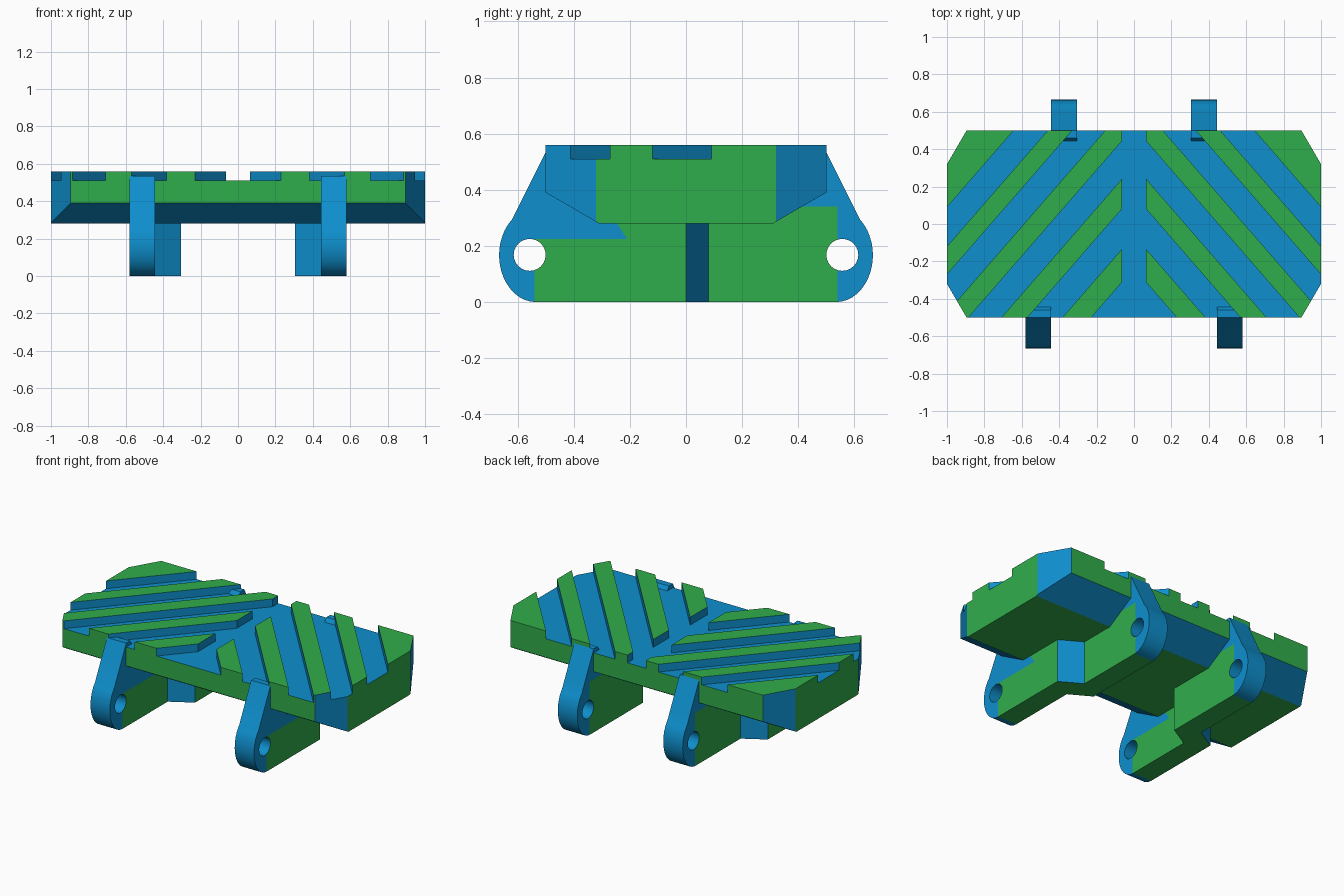
import bpy, bmesh, math
from mathutils import Vector

if "Cube" in bpy.data.objects:
    bpy.data.objects.remove(bpy.data.objects["Cube"])


def material(name, rgb):
    m = bpy.data.materials.new(name)
    lin = [(c / 255 / 12.92 if c < 11 else ((c / 255 + 0.055) / 1.055) ** 2.4) for c in rgb]
    m.diffuse_color = (*lin, 1)
    m.use_nodes = True
    m.node_tree.nodes["Principled BSDF"].inputs["Base Color"].default_value = m.diffuse_color
    return m


GREEN, BLUE = 0, 1
MATS = [material("green", (48, 174, 76)), material("blue", (14, 143, 205))]


def prism(points, z0, z1):
    """Closed prism from a plan outline."""
    bm = bmesh.new()
    f = bm.faces.new([bm.verts.new((x, y, z0)) for x, y in points])
    top = bmesh.ops.extrude_face_region(bm, geom=[f])["geom"]
    bmesh.ops.translate(bm, vec=(0, 0, z1 - z0),
                        verts=[v for v in top if isinstance(v, bmesh.types.BMVert)])
    bmesh.ops.recalc_face_normals(bm, faces=bm.faces)
    return bm


def cut(bm, co, no, clear=True):
    """Slice by a plane, optionally removing and capping the side along no."""
    geom = bm.verts[:] + bm.edges[:] + bm.faces[:]
    res = bmesh.ops.bisect_plane(bm, geom=geom, dist=1e-5, plane_co=co, plane_no=no,
                                 clear_outer=clear)
    if clear:
        edges = [e for e in res["geom_cut"] if isinstance(e, bmesh.types.BMEdge)]
        if edges:
            bmesh.ops.contextual_create(bm, geom=edges)
        bmesh.ops.recalc_face_normals(bm, faces=bm.faces)


def finish(bm, name, rule, mirror=False):
    """Colour faces by rule(center, normal) and make the object."""
    bm.normal_update()
    for f in bm.faces:
        f.material_index = rule(f.calc_center_median(), f.normal)
    me = bpy.data.meshes.new(name)
    bm.to_mesh(me)
    bm.free()
    for m in MATS:
        me.materials.append(m)
    ob = bpy.data.objects.new(name, me)
    bpy.context.collection.objects.link(ob)
    bpy.ops.object.select_all(action='DESELECT')
    ob.select_set(True)
    bpy.context.view_layer.objects.active = ob
    bpy.ops.object.shade_smooth_by_angle(angle=math.radians(25))
    if mirror:
        mod = ob.modifiers.new("mirror", 'MIRROR')
        mod.use_mirror_merge = False
    return ob


# Pad: clipped rectangle with chamfered lower front and back edges
OUTLINE = [(-1, -.32), (-.895, -.5), (.895, -.5), (1, -.32),
           (1, .32), (.895, .5), (-.895, .5), (-1, .32)]
pad = prism(OUTLINE, .28, .51)
for s in (-1, 1):
    cut(pad, (0, s * .5, .39), (0, s * .11, -.19))


def pad_rule(c, n):
    if n.z > .9:
        return BLUE
    return GREEN if max(abs(n.x), abs(n.y), abs(n.z)) > .95 else BLUE


finish(pad, "pad", pad_rule)


# Diagonal tread ridges, each a band of y + SLOPE * x
SLOPE = 1.15
BANDS = [(-.237, -.06), (.155, .315), (.518, .677), (.88, 1.03), (1.24, 3)]


def ridge_rule(c, n):
    edge = abs(c.x) > .99 or abs(n.y) > .95
    return GREEN if n.z > .9 or edge else BLUE


for i, (lo, hi) in enumerate(BANDS):
    bm = prism(OUTLINE, .51, .56)
    cut(bm, (.065, 0, 0), (-1, 0, 0))
    cut(bm, (0, lo, 0), (-SLOPE, -1, 0))
    if hi < 2:
        cut(bm, (0, hi, 0), (SLOPE, 1, 0))
    bm.normal_update()
    under = [f for f in bm.faces if f.normal.z < -.9]
    bmesh.ops.delete(bm, geom=under, context='FACES_ONLY')
    finish(bm, f"tread_ridge_{i + 1}", ridge_rule, mirror=True)


# Hinge lugs: side profile with a pin hole, extruded sideways
def loop(bm, pts):
    vs = [bm.verts.new(p) for p in pts]
    return [bm.edges.new((v, vs[(i + 1) % len(vs)])) for i, v in enumerate(vs)]


def lug(name, side, x0, x1):
    outer = [(0, 0), (0, .3), (.3, .3), (.46, .535), (.5, .535)]
    for i in range(17):
        a = math.radians(49 - 139 * i / 16)
        outer.append((.535 + .131 * math.cos(a), .167 + .167 * math.sin(a)))
    hole = [(.557 + .057 * math.cos(i * math.tau / 24),
             .168 + .057 * math.sin(i * math.tau / 24)) for i in range(24)]
    bm = bmesh.new()
    edges = []
    for pts in (outer, hole):
        edges += loop(bm, [(x0, side * y, z) for y, z in pts])
    bmesh.ops.triangle_fill(bm, use_beauty=True, edges=edges, normal=(1, 0, 0))
    ext = bmesh.ops.extrude_face_region(bm, geom=bm.faces[:])["geom"]
    bmesh.ops.translate(bm, vec=(x1 - x0, 0, 0),
                        verts=[v for v in ext if isinstance(v, bmesh.types.BMVert)])
    bmesh.ops.recalc_face_normals(bm, faces=bm.faces)
    # Colour borders on the cheeks
    cut(bm, (0, side * .54, 0), (0, 1, 0), False)
    level = .225 if side < 0 else .34
    cut(bm, (0, 0, level), (0, 0, 1), False)
    if side < 0:
        cut(bm, (0, -.21, .225), (0, 1, .65), False)

    def rule(c, n):
        if abs(n.x) < .9:
            return GREEN if n.z < -.97 and abs(c.y) < .53 else BLUE
        if abs(c.y) > .54:
            return BLUE
        if c.z < level:
            return GREEN
        return BLUE if side > 0 or c.y < -.21 - .65 * (c.z - .225) else GREEN

    finish(bm, name, rule, mirror=True)


lug("front_lug", -1, .443, .58)
lug("back_lug", 1, .305, .443)

# Slanted web joining each front lug to the back lug beside it
web = prism([(.58, 0), (.443, .08), (.305, 0), (.443, -.08)], 0, .3)
finish(web, "lug_web", lambda c, n: GREEN if abs(n.z) > .9 else BLUE, mirror=True)
